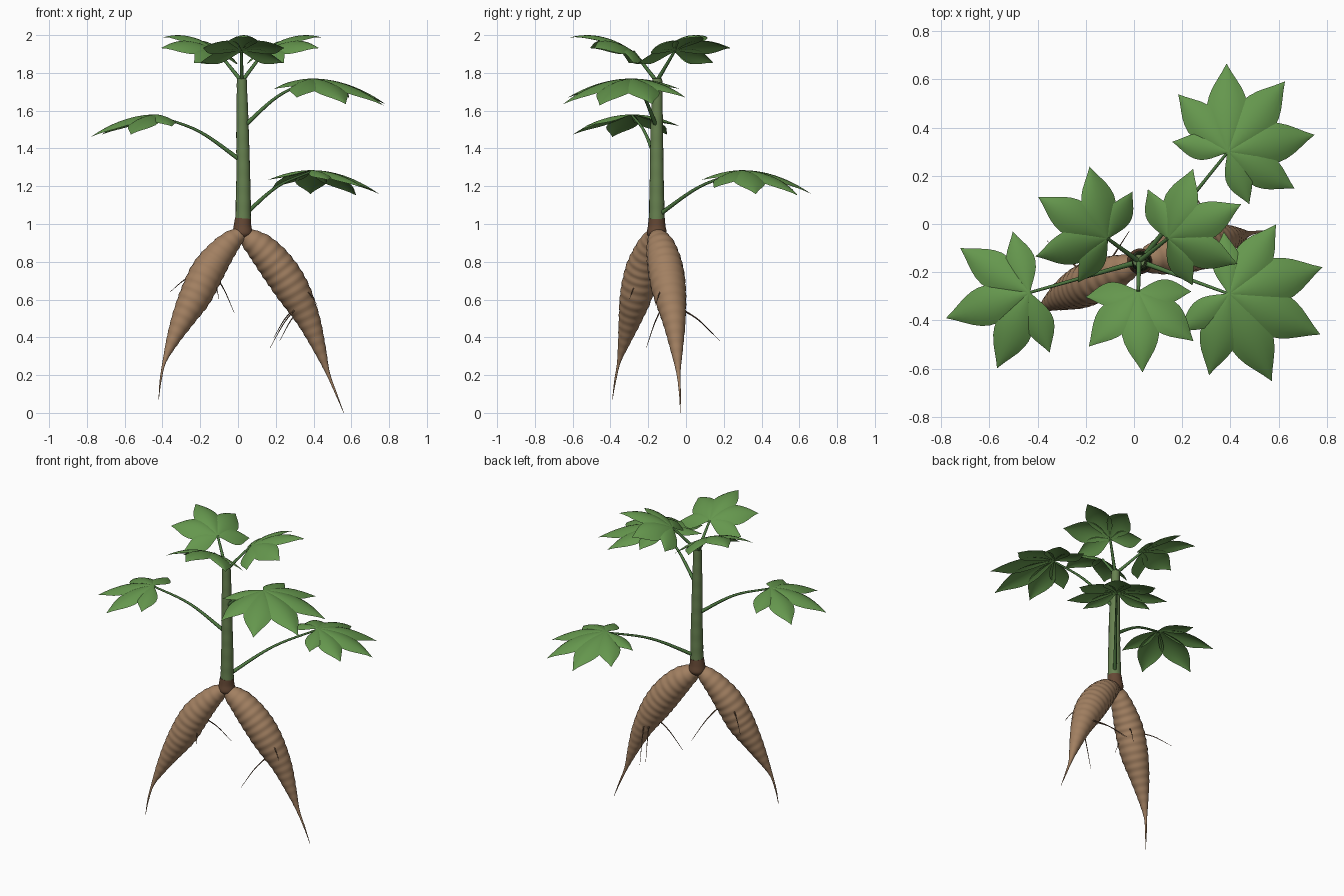
import bpy, bmesh, math
from mathutils import Vector

cube = bpy.data.objects.get("Cube")
if cube:
    bpy.data.objects.remove(cube, do_unlink=True)


def material(name, rgb):
    mat = bpy.data.materials.new(name)
    mat.use_nodes = True
    mat.diffuse_color = (*rgb, 1)
    mat.node_tree.nodes["Principled BSDF"].inputs["Base Color"].default_value = (*rgb, 1)
    return mat


LEAF = material("leaf green", (0.13, 0.31, 0.075))
PETIOLE = material("petiole green", (0.08, 0.2, 0.055))
STEM = material("stem olive green", (0.135, 0.22, 0.08))
COLLAR = material("collar brown", (0.13, 0.065, 0.035))
ROOT = material("root tan", (0.36, 0.215, 0.12))
HAIR = material("rootlet brown", (0.16, 0.09, 0.05))


def finish(bm, name, mat):
    bmesh.ops.recalc_face_normals(bm, faces=bm.faces)
    mesh = bpy.data.meshes.new(name)
    bm.to_mesh(mesh)
    bm.free()
    mesh.materials.append(mat)
    for poly in mesh.polygons:
        poly.use_smooth = len(poly.vertices) < 5
    obj = bpy.data.objects.new(name, mesh)
    bpy.context.collection.objects.link(obj)
    return obj


def spline(points, steps):
    """Smooth path through (x, y, z, radius) points."""
    pts = [Vector(p) for p in points]
    pts = [2 * pts[0] - pts[1]] + pts + [2 * pts[-1] - pts[-2]]
    path = []
    for a, b, c, d in zip(pts, pts[1:], pts[2:], pts[3:]):
        for i in range(steps):
            t = i / steps
            path.append(0.5 * (2 * b + (c - a) * t + (2 * a - 5 * b + 4 * c - d) * t**2
                               + (3 * b - a - 3 * c + d) * t**3))
    return path + [pts[-2]]


def tube(name, points, mat, sides=10, steps=6, ripple=0.0, pitch=0.05):
    """Sweep a circle along a path, with optional growth rings."""
    path = spline(points, steps)
    bm = bmesh.new()
    rings, length, side, last = [], 0.0, None, None
    for i, p in enumerate(path):
        before, after = path[max(i - 1, 0)].xyz, path[min(i + 1, len(path) - 1)].xyz
        tangent = (after - before).normalized()
        if side is None:
            side = tangent.orthogonal().normalized()
        else:
            side.rotate(last.rotation_difference(tangent))
            length += (p.xyz - before).length
        last = tangent
        other = tangent.cross(side)
        r = max(p.w, 0.0008) * (1 + ripple * math.sin(math.tau * length / pitch))
        rings.append([bm.verts.new(p.xyz + r * (math.cos(a) * side + math.sin(a) * other))
                      for a in (math.tau * k / sides for k in range(sides))])
    for lo, hi in zip(rings, rings[1:]):
        for k in range(sides):
            n = (k + 1) % sides
            bm.faces.new((lo[k], lo[n], hi[n], hi[k]))
    bm.faces.new(rings[0])
    bm.faces.new(rings[-1])
    return finish(bm, name, mat)


# Leaflet half width along its length, as a share of that length
OUTLINE = [0.02, 0.065, 0.12, 0.17, 0.208, 0.228, 0.228, 0.205, 0.165, 0.11, 0.052, 0.001]


def leaf(name, hub, heading, leaflets, tilt, droop):
    """Fan of domed, drooping leaflets given as (angle, length)."""
    bm = bmesh.new()
    ahead = Vector((math.cos(math.radians(heading)), math.sin(math.radians(heading)), 0))
    for angle, length in leaflets:
        a = math.radians(heading + angle)
        along = Vector((math.cos(a), math.sin(a), 0))
        across = Vector((-along.y, along.x, 0))
        rows = []
        for i, half in enumerate(OUTLINE):
            s = length * i / (len(OUTLINE) - 1)
            row = []
            for j in range(-3, 4):
                v = j / 3
                p = along * s + across * v * half * length
                p.z = tilt * p.dot(ahead) - droop * s * s - 0.32 * half * length * v * v
                row.append(bm.verts.new(Vector(hub) + p))
            rows.append(row)
        for lo, hi in zip(rows, rows[1:]):
            for j in range(6):
                bm.faces.new((lo[j], lo[j + 1], hi[j + 1], hi[j]))
    obj = finish(bm, name, LEAF)
    # Faces point upward
    for poly in obj.data.polygons:
        if poly.normal.z < 0:
            poly.flip()


def fan(scale, *pairs):
    """Mirror side leaflets about the middle one."""
    return [(sign * a, length * scale) for a, length in pairs
            for sign in ((1, -1) if a else (1,))]


# Stem and collar
SX, SY = 0.024, -0.155
tube("stem", [(SX + 0.003, SY, 1.0, 0.042), (SX + 0.004, SY, 1.25, 0.037),
              (SX, SY, 1.5, 0.033), (SX - 0.004, SY + 0.003, 1.77, 0.026)],
     STEM, sides=16, steps=16, ripple=0.015, pitch=0.09)
tube("collar", [(SX, SY, 0.925, 0.036), (SX, SY, 0.95, 0.053), (SX, SY, 0.99, 0.047),
                (SX + 0.003, SY, 1.03, 0.0435)], COLLAR, sides=20)

# Tuberous roots
tube("left_root", [
    (0.02, -0.155, 0.95, 0.035), (0.07, -0.145, 0.915, 0.06), (0.13, -0.13, 0.865, 0.08),
    (0.21, -0.11, 0.77, 0.093), (0.29, -0.09, 0.65, 0.09), (0.37, -0.065, 0.5, 0.064),
    (0.43, -0.05, 0.345, 0.035), (0.476, -0.04, 0.21, 0.011), (0.52, -0.032, 0.1, 0.005),
    (0.56, -0.03, 0, 0.001)], ROOT, sides=24, steps=16, ripple=0.022)
tube("right_root", [
    (0.02, -0.165, 0.95, 0.035), (-0.03, -0.18, 0.915, 0.055), (-0.09, -0.205, 0.85, 0.073),
    (-0.16, -0.235, 0.75, 0.088), (-0.225, -0.265, 0.62, 0.085), (-0.29, -0.295, 0.5, 0.062),
    (-0.345, -0.325, 0.385, 0.035), (-0.39, -0.355, 0.27, 0.01), (-0.41, -0.375, 0.17, 0.005),
    (-0.42, -0.39, 0.07, 0.001)], ROOT, sides=24, steps=16, ripple=0.022)

# Fine rootlets
for i, (start, end) in enumerate([
        ((0.32, -0.12, 0.57), (0.17, -0.21, 0.345)), ((0.34, -0.04, 0.56), (0.22, 0.18, 0.38)),
        ((0.31, -0.05, 0.56), (0.19, 0.16, 0.4)), ((0.33, -0.12, 0.66), (0.42, -0.16, 0.57)),
        ((-0.19, -0.22, 0.74), (-0.36, -0.07, 0.64)), ((-0.13, -0.2, 0.74), (-0.02, -0.03, 0.53)),
        ((-0.14, -0.23, 0.74), (-0.1, -0.3, 0.6))]):
    a, b = Vector(start), Vector(end)
    mid = (a + b) / 2 + Vector((0, 0, 0.02))
    tube(f"rootlet_{i + 1}", [(*a, 0.005), (*mid, 0.003), (*b, 0.001)], HAIR, sides=6)

# Broad side leaves on arching petioles
SEVEN = ((0, 0.375), (40, 0.365), (80, 0.315), (119, 0.235))
FIVE_WIDE = ((0, 0.36), (50, 0.34), (92, 0.262))
for name, base_z, hub, heading, leaflets, droop in [
        ("back_left_leaf", 1.06, (0.39, 0.3, 1.285), 51, fan(1, *SEVEN), 0.95),
        ("front_left_leaf", 1.53, (0.395, -0.29, 1.77), -24, fan(1.1, *SEVEN), 0.84),
        ("right_leaf", 1.35, (-0.435, -0.285, 1.58), 197, fan(1, *FIVE_WIDE), 0.92)]:
    leaf(name, hub, heading, leaflets, 0, droop)
    base, top = Vector((SX, SY, base_z - 0.02)), Vector(hub)
    mid = (base + top) / 2 + Vector((0, 0, 0.035))
    tube(name.replace("leaf", "petiole"),
         [(*base, 0.012), (*mid, 0.008), (*(top - Vector((0, 0, 0.006))), 0.006)], PETIOLE, sides=8)

# Raised crown leaves on short petioles
FIVE = ((0, 0.335), (45, 0.307), (87, 0.22))
for name, hub, heading in [("crown_back_right_leaf", (-0.11, -0.06, 1.915), 149),
                           ("crown_back_left_leaf", (0.14, -0.06, 1.915), 25),
                           ("crown_front_leaf", (0.018, -0.28, 1.915), -87)]:
    leaf(name, hub, heading, fan(1, *FIVE), 0.7, 1.44)
    base, top = Vector((SX - 0.004, SY, 1.755)), Vector(hub)
    tube(name.replace("leaf", "petiole"),
         [(*base, 0.011), (*base.lerp(top, 0.5), 0.009), (*top, 0.007)], PETIOLE, sides=8)
